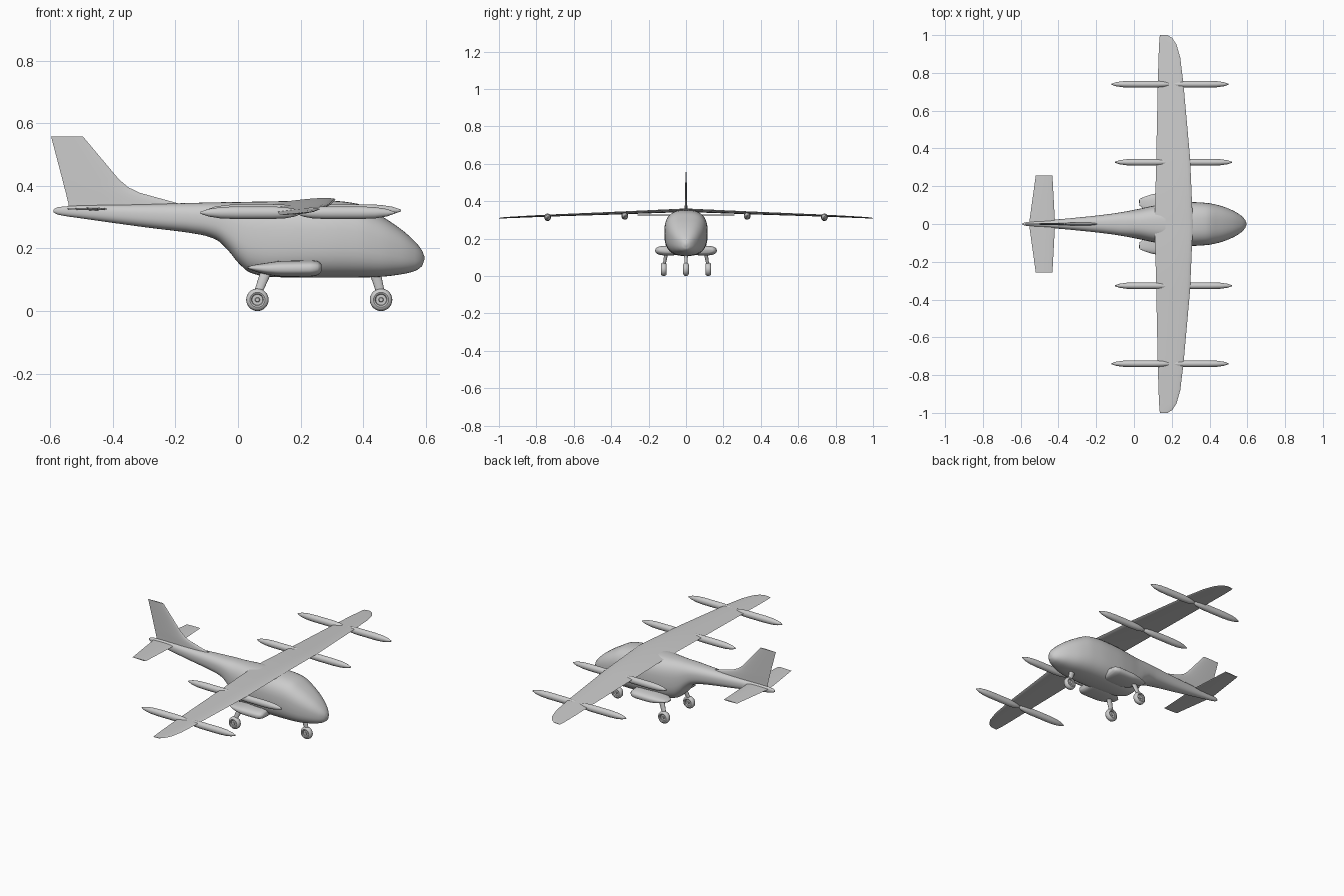
import bpy, bmesh
from math import sin, cos, pi, radians
from mathutils import Vector

if "Cube" in bpy.data.objects:
    bpy.data.objects.remove(bpy.data.objects["Cube"])


def finish(name, bm, angle=40):
    bmesh.ops.recalc_face_normals(bm, faces=bm.faces)
    me = bpy.data.meshes.new(name)
    bm.to_mesh(me)
    bm.free()
    ob = bpy.data.objects.new(name, me)
    bpy.context.collection.objects.link(ob)
    bpy.ops.object.select_all(action='DESELECT')
    ob.select_set(True)
    bpy.context.view_layer.objects.active = ob
    bpy.ops.object.shade_smooth_by_angle(angle=radians(angle))
    return ob


def loft(name, rings, angle=40):
    """Skin a list of closed rings and cap both ends."""
    bm = bmesh.new()
    vs = [[bm.verts.new(p) for p in r] for r in rings]
    n = len(vs[0])
    for a, b in zip(vs, vs[1:]):
        for i in range(n):
            bm.faces.new((a[i], a[(i + 1) % n], b[(i + 1) % n], b[i]))
    bm.faces.new(vs[0])
    bm.faces.new(vs[-1])
    return finish(name, bm, angle)


def refine(st, sub):
    """Smooth the station table with limited-slope Hermite curves along its first column."""
    def slope(i, k):
        if i in (0, len(st) - 1):
            j = min(i, len(st) - 2)
            return (st[j + 1][k] - st[j][k]) / (st[j + 1][0] - st[j][0])
        a = (st[i][k] - st[i - 1][k]) / (st[i][0] - st[i - 1][0])
        b = (st[i + 1][k] - st[i][k]) / (st[i + 1][0] - st[i][0])
        return 0 if a * b <= 0 else 2 * a * b / (a + b)
    out = []
    for i in range(len(st) - 1):
        h = st[i + 1][0] - st[i][0]
        for s in range(sub):
            t = s / sub
            row = [st[i][0] + h * t]
            for k in range(1, len(st[0])):
                row.append((2*t**3 - 3*t*t + 1) * st[i][k] + (t**3 - 2*t*t + t) * h * slope(i, k)
                           + (3*t*t - 2*t**3) * st[i + 1][k] + (t**3 - t*t) * h * slope(i + 1, k))
            out.append(row)
    return out + [list(st[-1])]


def oval(x, y, z, hy, hz, power=2.0, n=32):
    """Superellipse ring across the x axis."""
    pts = []
    for i in range(n):
        c, s = cos(2 * pi * i / n), sin(2 * pi * i / n)
        pts.append((x, y + hy * abs(c) ** (2 / power) * (1 if c > 0 else -1),
                    z + hz * abs(s) ** (2 / power) * (1 if s > 0 else -1)))
    return pts


def airfoil(te, le, thick, n=10):
    """Closed airfoil outline as (x, offset) pairs."""
    def half(t):
        return thick * 1.485 * 2 * (0.2969*t**.5 - 0.126*t - 0.3516*t*t + 0.2843*t**3 - 0.1036*t**4) * 1.68
    ts = [(1 - cos(pi * i / n)) / 2 for i in range(n + 1)]
    top = [(le + (te - le) * t, half(t)) for t in reversed(ts)]
    low = [(le + (te - le) * t, -half(t)) for t in ts[1:]]
    return top + low


# Fuselage: x, bottom, top, half width
body = [(-0.59, 0.316, 0.324, 0.004), (-0.575, 0.308, 0.332, 0.009), (-0.5, 0.296, 0.337, 0.016),
        (-0.3, 0.268, 0.341, 0.034), (-0.12, 0.244, 0.346, 0.054), (-0.07, 0.228, 0.347, 0.062),
        (-0.03, 0.192, 0.348, 0.069), (0.0, 0.155, 0.348, 0.075), (0.04, 0.122, 0.349, 0.083),
        (0.1, 0.109, 0.350, 0.096), (0.2, 0.107, 0.352, 0.111), (0.3, 0.107, 0.352, 0.116),
        (0.38, 0.107, 0.343, 0.112), (0.45, 0.109, 0.308, 0.099), (0.52, 0.117, 0.262, 0.073),
        (0.565, 0.128, 0.222, 0.046), (0.588, 0.144, 0.193, 0.022), (0.595, 0.163, 0.175, 0.006)]
loft("fuselage", [oval(x, 0, (b + t) / 2, w, (t - b) / 2, 2.2 + 0.5 * min(1, w / 0.1), 40)
                  for x, b, t, w in refine(body, 4)], 60)

# Main wing: y, trailing edge x, leading edge x, height, thickness
half_wing = [(0, 0.11, 0.312, 0.349, 0.033), (0.35, 0.118, 0.297, 0.335, 0.026),
             (0.74, 0.126, 0.262, 0.322, 0.017), (0.88, 0.13, 0.245, 0.316, 0.014),
             (0.95, 0.133, 0.225, 0.313, 0.011), (0.985, 0.135, 0.202, 0.312, 0.008),
             (1.0, 0.138, 0.178, 0.311, 0.005)]
wing = [(-s[0],) + s[1:] for s in half_wing[:0:-1]] + half_wing
loft("main_wing", [[(x, y, z + o * 0.5 + 0.06 * (x - 0.2)) for x, o in airfoil(te, le, th)]
                   for y, te, le, z, th in wing])

# Tailplane
loft("tailplane", [[(x, y, 0.326 + o * 0.5) for x, o in airfoil(te, le, th)]
                   for y, te, le, th in [(-0.258, -0.52, -0.432, 0.009), (0, -0.556, -0.418, 0.018),
                                         (0.258, -0.52, -0.432, 0.009)]])

# Fin with its sweeping dorsal fillet: z, trailing edge x, leading edge x, thickness
fin = [(0.325, -0.54, -0.16, 0.036), (0.345, -0.542, -0.195, 0.034), (0.36, -0.546, -0.25, 0.03),
       (0.378, -0.55, -0.315, 0.027), (0.395, -0.555, -0.35, 0.024), (0.42, -0.561, -0.38, 0.022),
       (0.557, -0.597, -0.495, 0.012)]
loft("tail_fin", [[(x, o * 0.5, z) for x, o in airfoil(te, le, th)] for z, te, le, th in fin])


def spindle(name, x0, x1, y, z, r):
    rows = [(0, .12), (.015, .35), (.06, .62), (.15, .88), (.28, 1), (.65, 1), (.8, .9), (.92, .6), (1, .15)]
    loft(name, [oval(x0 + (x1 - x0) * t, y, z, r * k * 0.9, r * k, n=16) for t, k in rows], 60)


# Sponson: x, centre y, half width, centre z, half height
sponson = [(0.03, 0.115, 0.018, 0.139, 0.003), (0.06, 0.108, 0.038, 0.137, 0.012),
           (0.10, 0.1, 0.058, 0.135, 0.02), (0.14, 0.095, 0.069, 0.135, 0.025),
           (0.23, 0.095, 0.07, 0.136, 0.026), (0.255, 0.09, 0.068, 0.137, 0.022),
           (0.266, 0.085, 0.06, 0.138, 0.013)]


def wheel(name, x, y):
    """Lathed tyre with a dished hub and raised cap."""
    prof = [(0.0, 0.013), (0.006, 0.013), (0.008, 0.008), (0.017, 0.008), (0.019, 0.013), (0.024, 0.0155),
            (0.030, 0.0135), (0.0345, 0.008), (0.036, 0.0)]
    full = prof + [(r, -w) for r, w in prof[-2::-1]]
    bm = bmesh.new()
    vs = [bm.verts.new((x + r, y + w, 0.036)) for r, w in full]
    edges = [bm.edges.new(p) for p in zip(vs, vs[1:])]
    bmesh.ops.spin(bm, geom=vs + edges, cent=(x, y, 0.036), axis=(0, 1, 0), angle=2 * pi, steps=28)
    bmesh.ops.remove_doubles(bm, verts=bm.verts, dist=1e-5)
    finish(name, bm)


def leg(name, top, bottom):
    """Flat oval strut between two points, with a short wheel fork over the tyre."""
    rings = []
    for p, k in ((Vector(bottom), 0.85), (Vector(top), 1.15)):
        rings.append([(p.x + 0.016 * k * cos(2 * pi * i / 16), p.y + 0.009 * k * sin(2 * pi * i / 16), p.z)
                      for i in range(16)])
    loft(name, rings)


for s, side in ((-1, "right"), (1, "left")):
    # Lift motor booms ahead of and behind the wing
    spindle(f"outer_front_boom_{side}", 0.19, 0.50, s * 0.74, 0.314, 0.02)
    spindle(f"outer_rear_boom_{side}", 0.20, -0.12, s * 0.74, 0.314, 0.02)
    spindle(f"inner_front_boom_{side}", 0.20, 0.52, s * 0.327, 0.321, 0.02)
    spindle(f"inner_rear_boom_{side}", 0.21, -0.10, s * 0.327, 0.321, 0.02)
    # Sponson and main gear
    loft(f"sponson_{side}", [oval(x, s * y, z, hy, hz, 2.6) for x, y, hy, z, hz in refine(sponson, 3)], 50)
    leg(f"main_leg_{side}", (0.09, s * 0.105, 0.125), (0.063, s * 0.117, 0.056))
    wheel(f"main_wheel_{side}", 0.062, s * 0.119)

# Nose gear
leg("nose_leg", (0.437, 0, 0.125), (0.456, 0, 0.056))
wheel("nose_wheel", 0.457, 0)
